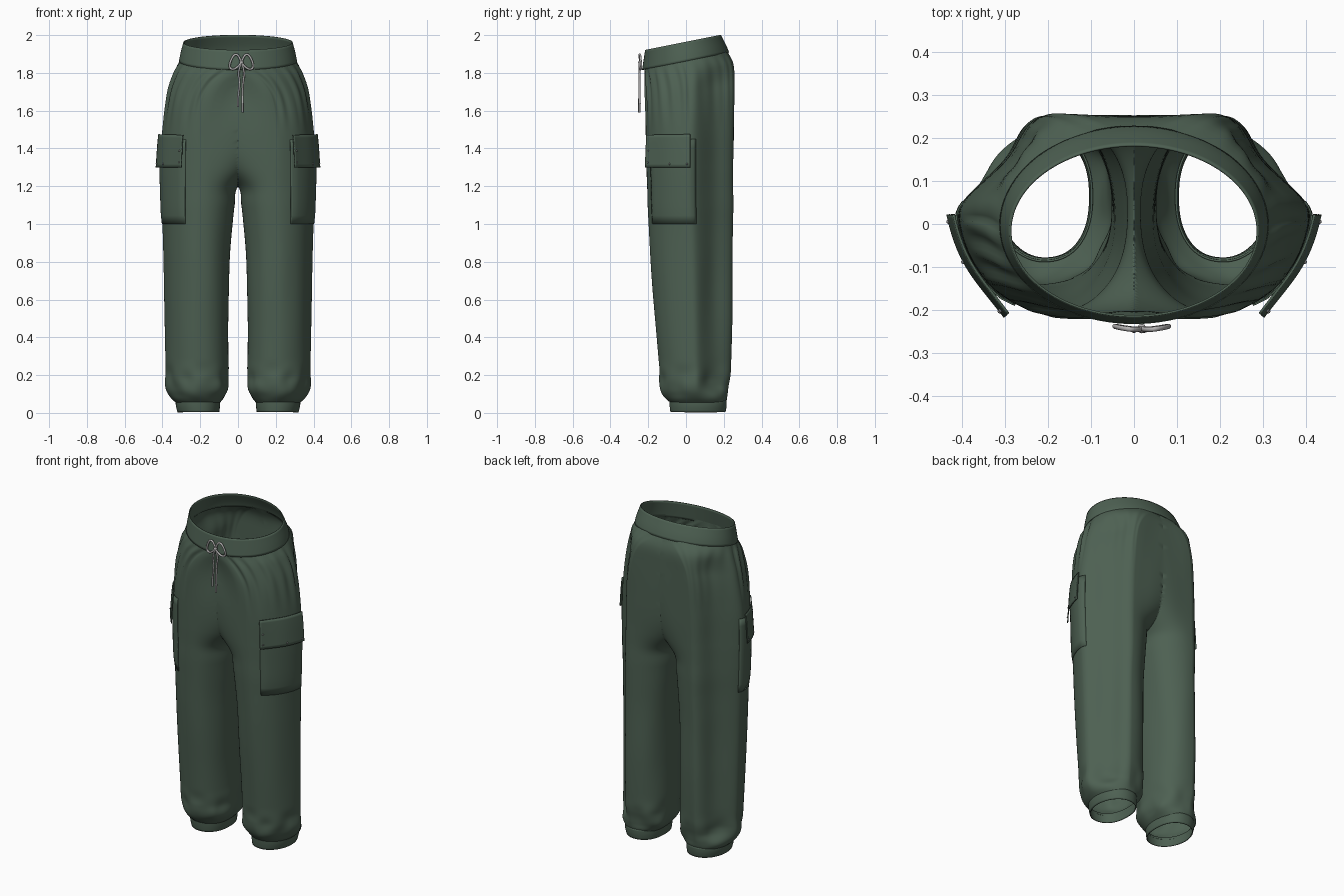
import bpy, bmesh, math
from mathutils import Vector, noise

if "Cube" in bpy.data.objects:
    bpy.data.objects.remove(bpy.data.objects["Cube"])


def material(name, rgb):
    m = bpy.data.materials.new(name)
    m.diffuse_color = (*rgb, 1)
    m.use_nodes = True
    m.node_tree.nodes["Principled BSDF"].inputs["Base Color"].default_value = m.diffuse_color
    return m


GREEN = material("forest green cloth", (0.075, 0.118, 0.085))
GREY = material("light grey cord", (0.46, 0.45, 0.45))
METAL = material("grey metal", (0.25, 0.25, 0.25))

# stations from the top down: z, centre x, outer x, inner x, front y, back y
LEG = [(1.875, .02, .303, -.6, -.222, .216), (1.80, .12, .338, -.6, -.216, .25),
       (1.70, .18, .37, -.6, -.212, .256), (1.5, .2, .403, -.48, -.211, .255),
       (1.3, .205, .408, -.13, -.208, .252), (1.2, .207, .406, .0, -.205, .25),
       (1.1, .21, .403, .018, -.203, .25), (1.0, .21, .40, .028, -.198, .248),
       (0.8, .218, .395, .043, -.187, .246), (0.5, .22, .39, .05, -.165, .243),
       (0.2, .217, .382, .05, -.142, .235), (0.12, .213, .374, .058, -.132, .23),
       (0.08, .21, .355, .075, -.112, .222), (0.05, .21, .322, .1, -.082, .21)]
BAND = [(1.964, 0, .287, -.6, -.214, .182), (1.90, 0, .303, -.6, -.224, .212),
        (1.862, 0, .310, -.6, -.230, .226)]
CUFF = [(.066, .21, .328, .098, -.086, .213), (.035, .21, .326, .098, -.084, .212),
        (.004, .208, .318, .102, -.08, .207)]


def smooth(t):
    t = min(1, max(0, t))
    return t * t * (3 - 2 * t)


def section(st, z):
    """Smoothly interpolated section values at height z."""
    i = 0
    while i < len(st) - 2 and z < st[i + 1][0]:
        i += 1
    a, b = st[i], st[i + 1]
    p, n = st[max(i - 1, 0)], st[min(i + 2, len(st) - 1)]
    h = b[0] - a[0]
    t = (z - a[0]) / h
    out = []
    for k in range(1, 6):
        m0 = (b[k] - p[k]) / (b[0] - p[0]) * h
        m1 = (n[k] - a[k]) / (n[0] - a[0]) * h
        out.append((2*t**3 - 3*t*t + 1) * a[k] + (t**3 - 2*t*t + t) * m0
                   + (3*t*t - 2*t**3) * b[k] + (t**3 - t*t) * m1)
    return out


def surf(st, z, a, off=0.0, folds=True):
    """Point of the right half; angle 0 is the outer side, -90 deg the front."""
    cx, xo, xi, yf, yb = section(st, z)
    c, s = math.cos(a), math.sin(a)
    # the side seam stands out like a fold; plain ellipse at waist and ankle
    flat = smooth((1.87 - z) / .17) * smooth((z - .05) / .1)
    cy, ry = (yf + yb) / 2, (yb - yf) / 2
    e = 2 / 2.3 if c < 0 else 2 / (2 - .25 * flat) if s < 0 else 1
    w = abs(c) ** e
    if c > 0 and s > 0:
        w += flat * (.48 * c + .52 * c ** 12 - w)
    x = cx + (xo - cx) * w if c >= 0 else cx - (cx - xi) * w
    y = cy + ry * math.copysign(abs(s) ** e, s)
    if folds:
        top = smooth((z - 1.45) / .3) * smooth((1.88 - z) / .06)
        low = smooth((.3 - z) / .15) * smooth((z - .05) / .05)
        front = 1 if s < 0 else .3
        off += .005 * top * front * math.sin(22 * a + 3 * z)
        off += .006 * noise.noise(Vector((x * 7, y * 7, z * 2.2)))
        off += .014 * low * noise.noise(Vector((x * 11, y * 11, z * 11)))
        if -.95 < a < -.05:                              # hand pocket panel
            off += .006 * top
    x, y = x + off * c, y + off * s
    return Vector((x, y, z + .2 * y * smooth((z - 1.4) / .42)))


def finish(name, bm, mat, thick=0.0, mirror=True):
    me = bpy.data.meshes.new(name)
    bm.to_mesh(me)
    bm.free()
    for p in me.polygons:
        p.use_smooth = True
    me.materials.append(mat)
    ob = bpy.data.objects.new(name, me)
    bpy.context.collection.objects.link(ob)
    if mirror:
        m = ob.modifiers.new("mirror", 'MIRROR')
        m.merge_threshold = .0005
    if thick:
        s = ob.modifiers.new("thickness", 'SOLIDIFY')
        s.thickness, s.offset = thick, 0
    return ob


def grid_faces(bm, rows, closed):
    for r0, r1 in zip(rows, rows[1:]):
        n = len(r0)
        for j in range(n if closed else n - 1):
            q = (r0[j], r1[j], r1[(j + 1) % n], r0[(j + 1) % n])
            if max(v.co.x for v in q) > 1e-5:            # leave the centre plane open
                bm.faces.new(q)


def cut_at_centre(ring):
    """Clamp a ring to x >= 0, placing the seam points exactly where it crosses."""
    out, n = [], len(ring)
    for j, p in enumerate(ring):
        if p.x < 0:
            for q in (ring[j - 1], ring[(j + 1) % n]):
                if q.x > 0:
                    p = p.lerp(q, -p.x / (q.x - p.x))
                    break
            p = Vector((0, p.y, p.z))
        out.append(p)
    return out


def loft(name, st, zs, thick=0.0, folds=False, n=128):
    bm = bmesh.new()
    rows = []
    for z in zs:
        ring = [surf(st, z, -math.pi / 2 + 2 * math.pi * j / n, 0, folds) for j in range(n)]
        rows.append([bm.verts.new(p) for p in cut_at_centre(ring)])
    grid_faces(bm, rows, True)
    bmesh.ops.delete(bm, geom=[v for v in bm.verts if not v.link_faces], context='VERTS')
    return finish(name, bm, GREEN, thick)


def span(a, b, n):
    return [a + (b - a) * i / n for i in range(n + 1)]


# trouser body (finer near the crotch), waistband and ankle cuffs
loft("trouser_legs", LEG, span(1.875, 1.4, 24) + span(1.395, 1.15, 60)
     + span(1.13, .3, 36) + span(.29, .05, 24), folds=True)
loft("waistband", BAND, span(1.964, 1.862, 8), .005)
loft("ankle_cuffs", CUFF, span(.066, .004, 6), .005)


def panel(name, z0, z1, a0, a1, offset, thick):
    """Cloth patch following the leg; offset(u, v) is its distance from it."""
    bm = bmesh.new()
    rows = [[bm.verts.new(surf(LEG, z0 + (z1 - z0) * v, a0 + (a1 - a0) * u, offset(u, v), False))
             for u in span(0, 1, 24)] for v in span(0, 1, 10)]
    grid_faces(bm, rows, False)
    return finish(name, bm, GREEN, thick)


# cargo pockets: nearly flush bag and flared flap
panel("pocket_bags", 1.45, 1.0, -1.15, .13,
      lambda u, v: .001 + .005 * min(1, 8 * min(u, 1 - u, (1 - v))), .004)


def flap_offset(u, v):
    return .007 + .011 * v + (.02 if u < .5 else .007) * abs(2 * u - 1) ** 3


panel("pocket_flaps", 1.475, 1.30, -1.12, 0.0, flap_offset, .006)

# snap studs on the flaps
bm = bmesh.new()
for u, v in ((.06, .5), (.06, .85), (.55, .9), (.92, .9)):
    p = surf(LEG, 1.475 - .175 * v, -1.12 + 1.12 * u, flap_offset(u, v) + .003, False)
    g = bmesh.ops.create_icosphere(bm, subdivisions=2, radius=.005)
    bmesh.ops.translate(bm, verts=g["verts"], vec=p)
finish("flap_studs", bm, METAL)


def cord(name, pts, r, mat):
    cu = bpy.data.curves.new(name, 'CURVE')
    cu.dimensions = '3D'
    cu.bevel_depth, cu.bevel_resolution, cu.use_fill_caps = r, 2, True
    sp = cu.splines.new('NURBS')
    sp.points.add(len(pts) - 1)
    for p, co in zip(sp.points, pts):
        p.co = (*co, 1)
    sp.use_endpoint_u, sp.order_u = True, 3
    cu.materials.append(mat)
    ob = bpy.data.objects.new(name, cu)
    bpy.context.collection.objects.link(ob)


# drawstring bow, hanging ends and metal tips
KX, KZ = .018, 1.855
for side, tag in ((-1, "left"), (1, "right")):
    cord(tag + "_bow_loop", [(KX, -.243, KZ), (KX + side * .015, -.246, KZ + .045),
                             (KX + side * .045, -.242, KZ + .04), (KX + side * .07, -.236, KZ - .03),
                             (KX + side * .03, -.243, KZ - .04), (KX, -.246, KZ)], .006, GREY)
    ex, ez = KX + side * .012 - .006, 1.655 - side * .015
    cord(tag + "_string_end", [(KX, -.244, KZ), (KX + side * .02, -.246, KZ - .05),
                               (KX + side * .006, -.246, 1.75), (ex, -.246, ez)], .0055, GREY)
    cord(tag + "_string_tip", [(ex, -.246, ez), (ex, -.247, ez - .02), (ex, -.247, ez - .05)],
         .0065, METAL)
bm = bmesh.new()
g = bmesh.ops.create_icosphere(bm, subdivisions=2, radius=.011)
bmesh.ops.translate(bm, verts=g["verts"], vec=(KX, -.243, KZ))
finish("bow_knot", bm, GREY, mirror=False)
